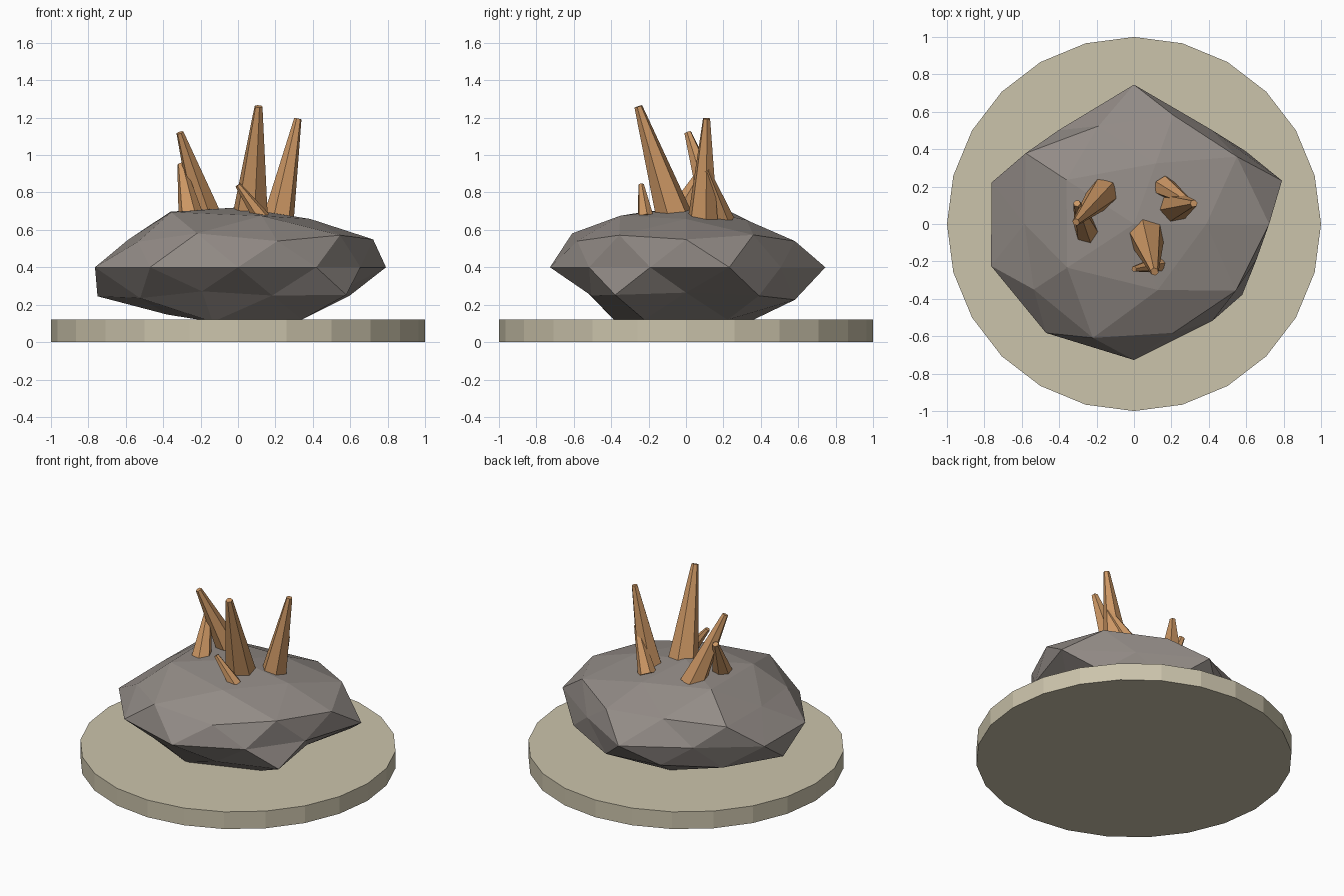
import bpy
import bmesh
from math import atan2, degrees
from mathutils import Vector, Matrix

cube = bpy.data.objects.get("Cube")
if cube:
    bpy.data.objects.remove(cube)


def material(name, rgb):
    mat = bpy.data.materials.new(name)
    mat.use_nodes = True
    mat.diffuse_color = (*rgb, 1)
    mat.node_tree.nodes["Principled BSDF"].inputs["Base Color"].default_value = (*rgb, 1)
    return mat


def finish(name, bm, mat):
    bmesh.ops.recalc_face_normals(bm, faces=bm.faces[:])
    mesh = bpy.data.meshes.new(name)
    bm.to_mesh(mesh)
    bm.free()
    mesh.materials.append(mat)
    obj = bpy.data.objects.new(name, mesh)
    bpy.context.collection.objects.link(obj)
    return obj


sand = material("pale_sand", (0.60, 0.55, 0.41))
stone = material("warm_grey_stone", (0.29, 0.26, 0.24))
amber = material("copper_orange", (0.60, 0.307, 0.126))

# Round base plate with a corner pointing to the back
bm = bmesh.new()
bmesh.ops.create_cone(bm, cap_ends=True, segments=24, radius1=1, radius2=1, depth=0.12,
                      matrix=Matrix.Translation((0, 0, 0.06)))
finish("base_plate", bm, sand)

# Boulder: flattened icosphere, each ring of vertices pushed in or out.
# Ring height -> (first angle, push per vertex going counter-clockwise)
RINGS = {
    1.0: (0, [0.97]),
    0.851: (0, [0.92, 0.9, 1.06, 1.05, 0.98]),
    0.526: (36, [1.0, 0.9, 0.86, 1.045, 0.99]),
    0.447: (0, [1.01, 0.95, 1.0, 0.925, 0.95]),
    0.0: (18, [1.04, 0.87, 1.035, 0.86, 1.0, 1.005, 1.0, 1.01, 0.89, 0.86]),
    -0.447: (36, [1.03, 0.95, 1.05, 0.87, 1.0]),
    -0.526: (0, [0.78, 1.0, 0.95, 0.95, 0.87]),
    -0.851: (36, [1.0, 1.0, 0.9, 1.04, 1.0]),
    -1.0: (0, [0.9]),
}
bm = bmesh.new()
bmesh.ops.create_icosphere(bm, subdivisions=2, radius=1)
for v in bm.verts:
    ring = min(RINGS, key=lambda z: abs(z - v.co.z))
    start, push = RINGS[ring]
    turn = (degrees(atan2(v.co.y, v.co.x)) - start) / 360
    v.co *= push[round(turn * len(push)) % len(push)]
    v.co = Vector((v.co.x * 0.8, v.co.y * 0.72, v.co.z * 0.33 + 0.4))
finish("boulder", bm, stone)


# Six-sided tapered crystals: name, foot, tip, foot radius, tip radius
def crystal(name, foot, tip, r_foot, r_tip):
    foot, tip = Vector(foot), Vector(tip)
    axis = tip - foot
    place = Matrix.Translation((foot + tip) / 2) @ axis.to_track_quat('Z', 'Y').to_matrix().to_4x4()
    bm = bmesh.new()
    bmesh.ops.create_cone(bm, cap_ends=True, segments=6, radius1=r_foot, radius2=r_tip,
                          depth=axis.length, matrix=place)
    finish(name, bm, amber)


crystal("front_crystal", (0.065, -0.06, 0.66), (0.11, -0.255, 1.26), 0.1, 0.022)
crystal("left_crystal", (0.215, 0.09, 0.65), (0.32, 0.11, 1.195), 0.085, 0.02)
crystal("right_crystal", (-0.165, 0.165, 0.66), (-0.31, 0.01, 1.12), 0.085, 0.02)
crystal("front_small_crystal", (0.13, -0.215, 0.66), (0.0, -0.24, 0.84), 0.045, 0.016)
crystal("left_small_crystal", (0.16, 0.2, 0.65), (0.305, 0.11, 0.92), 0.06, 0.016)
crystal("right_small_crystal", (-0.25, -0.05, 0.66), (-0.305, 0.11, 0.95), 0.07, 0.02)
